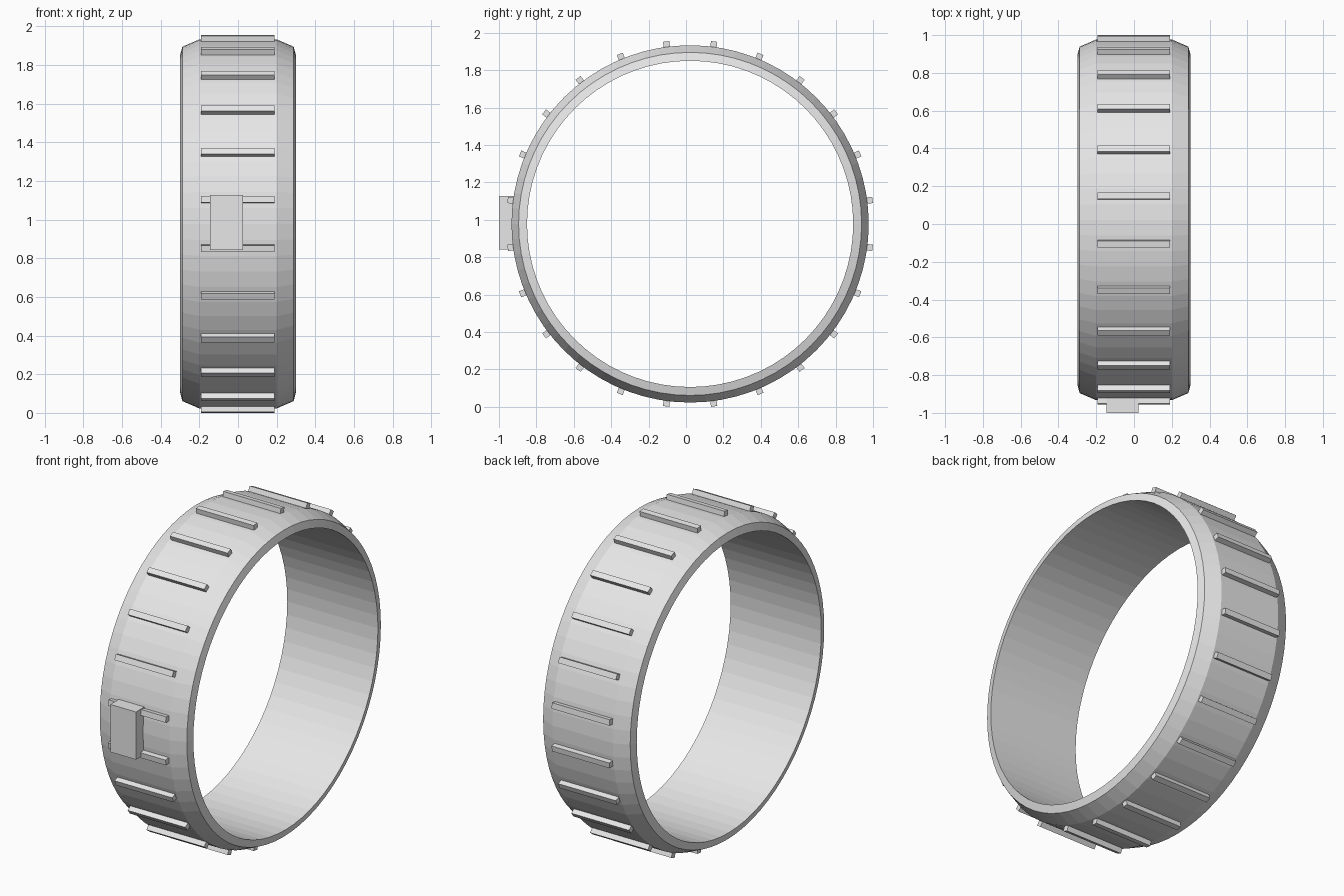
import bpy, bmesh, math
from mathutils import Matrix, Vector

if "Cube" in bpy.data.objects:
    bpy.data.objects.remove(bpy.data.objects["Cube"], do_unlink=True)

CENTRE = Vector((0, 0.022, 0.978))
SEGMENTS = 72
BARS = 24

grey = bpy.data.materials.new("plain grey")
grey.use_nodes = True
grey.diffuse_color = (0.8, 0.8, 0.8, 1)
grey.node_tree.nodes["Principled BSDF"].inputs["Base Color"].default_value = (0.8, 0.8, 0.8, 1)


def finish(name, bm):
    bmesh.ops.recalc_face_normals(bm, faces=bm.faces)
    mesh = bpy.data.meshes.new(name)
    bm.to_mesh(mesh)
    bm.free()
    mesh.materials.append(grey)
    obj = bpy.data.objects.new(name, mesh)
    bpy.context.collection.objects.link(obj)
    return obj


def add_box(bm, low, high, turn=Matrix()):
    low, high = Vector(low), Vector(high)
    place = turn @ Matrix.Translation((low + high) / 2) @ Matrix.Diagonal((*(high - low), 1))
    bmesh.ops.create_cube(bm, size=1, matrix=place)


# Band: bevelled section (x, radius) turned around the x axis
half = [(0.30, 0.872), (0.288, 0.917), (0.20, 0.955)]
section = half + [(-x, r) for x, r in reversed(half)]
bm = bmesh.new()
rings = []
for i in range(SEGMENTS):
    a = math.tau * i / SEGMENTS
    rings.append([bm.verts.new((x, r * math.sin(a), r * math.cos(a))) for x, r in section])
for i, ring in enumerate(rings):
    after = rings[(i + 1) % SEGMENTS]
    for j in range(len(section)):
        k = (j + 1) % len(section)
        bm.faces.new((ring[j], ring[k], after[k], after[j]))
finish("band", bm).location = CENTRE

# Raised bars spaced evenly around the outside
bm = bmesh.new()
for i in range(BARS):
    turn = Matrix.Rotation(math.tau * (i + 0.5) / BARS, 4, "X")
    add_box(bm, (-0.192, -0.017, 0.935), (0.19, 0.017, 0.984), turn)
finish("grip_bars", bm).location = CENTRE

# Block on the front of the band
bm = bmesh.new()
add_box(bm, (-0.145, -1.0, 0.842), (0.025, -0.91, 1.127))
finish("front_block", bm)
